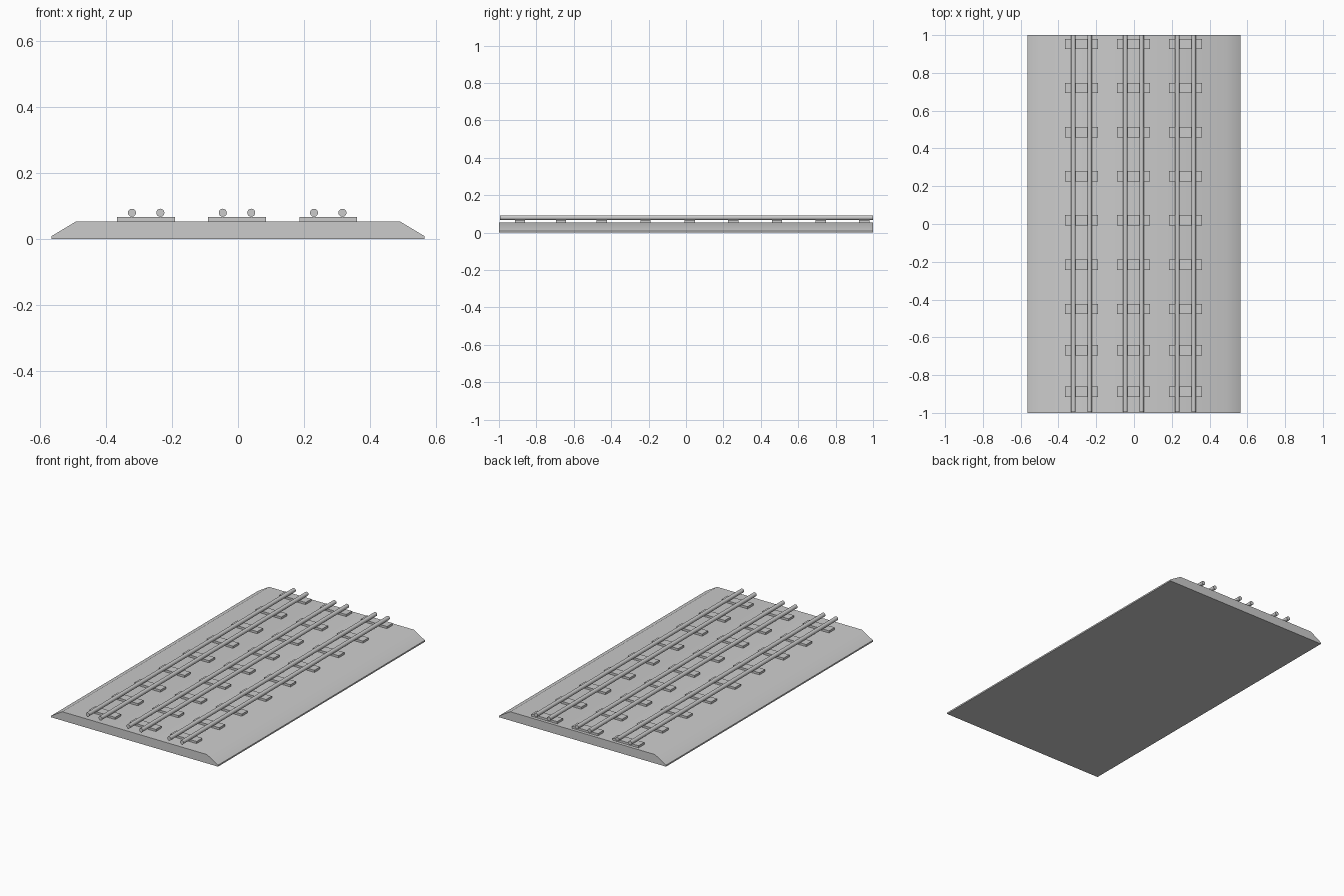
import bpy, math

if "Cube" in bpy.data.objects:
    bpy.data.objects.remove(bpy.data.objects["Cube"])

TRACKS = (-0.278, -0.003, 0.273)
SLEEPER_Y = (0.953, 0.72, 0.486, 0.252, 0.02, -0.216, -0.45, -0.668, -0.888)
BED_TOP = 0.054
SLEEPER_H = 0.013
RAIL_R = 0.0122


def smooth(obj, degrees):
    bpy.ops.object.select_all(action='DESELECT')
    obj.select_set(True)
    bpy.context.view_layer.objects.active = obj
    bpy.ops.object.shade_smooth_by_angle(angle=math.radians(degrees))


def extrude_y(name, profile, y0, y1):
    """Closed prism from an (x, z) outline."""
    n = len(profile)
    verts = [(x, y, z) for y in (y0, y1) for x, z in profile]
    faces = [tuple(range(n)), tuple(reversed(range(n, 2 * n)))]
    faces += [(i, i + n, (i + 1) % n + n, (i + 1) % n) for i in range(n)]
    mesh = bpy.data.meshes.new(name)
    mesh.from_pydata(verts, [], faces)
    obj = bpy.data.objects.new(name, mesh)
    bpy.context.collection.objects.link(obj)
    return obj


# ballast bed with sloped shoulders
half = [(0.565, 0), (0.565, 0.009), (0.49, BED_TOP)]
bed = extrude_y("ballast_bed", [(-x, z) for x, z in half][::-1][::-1][:1] + half
                + [(-x, z) for x, z in reversed(half[1:])], -1, 1)
smooth(bed, 40)

for t, cx in enumerate(TRACKS, 1):
    # sleepers
    for i, y in enumerate(SLEEPER_Y, 1):
        extrude_y(f"track_{t}_sleeper_{i}",
                  [(cx - 0.0875, BED_TOP), (cx + 0.0875, BED_TOP),
                   (cx + 0.0875, BED_TOP + SLEEPER_H), (cx - 0.0875, BED_TOP + SLEEPER_H)],
                  y - 0.0275, y + 0.0275)
    # pair of round rails
    for side, s in (("left", -1), ("right", 1)):
        bpy.ops.mesh.primitive_cylinder_add(
            vertices=20, radius=RAIL_R, depth=1.995,
            location=(cx + s * 0.043, 0.0025, 0.080), rotation=(math.pi / 2, 0, 0))
        rail = bpy.context.object
        rail.name = f"track_{t}_{side}_rail"
        smooth(rail, 40)
